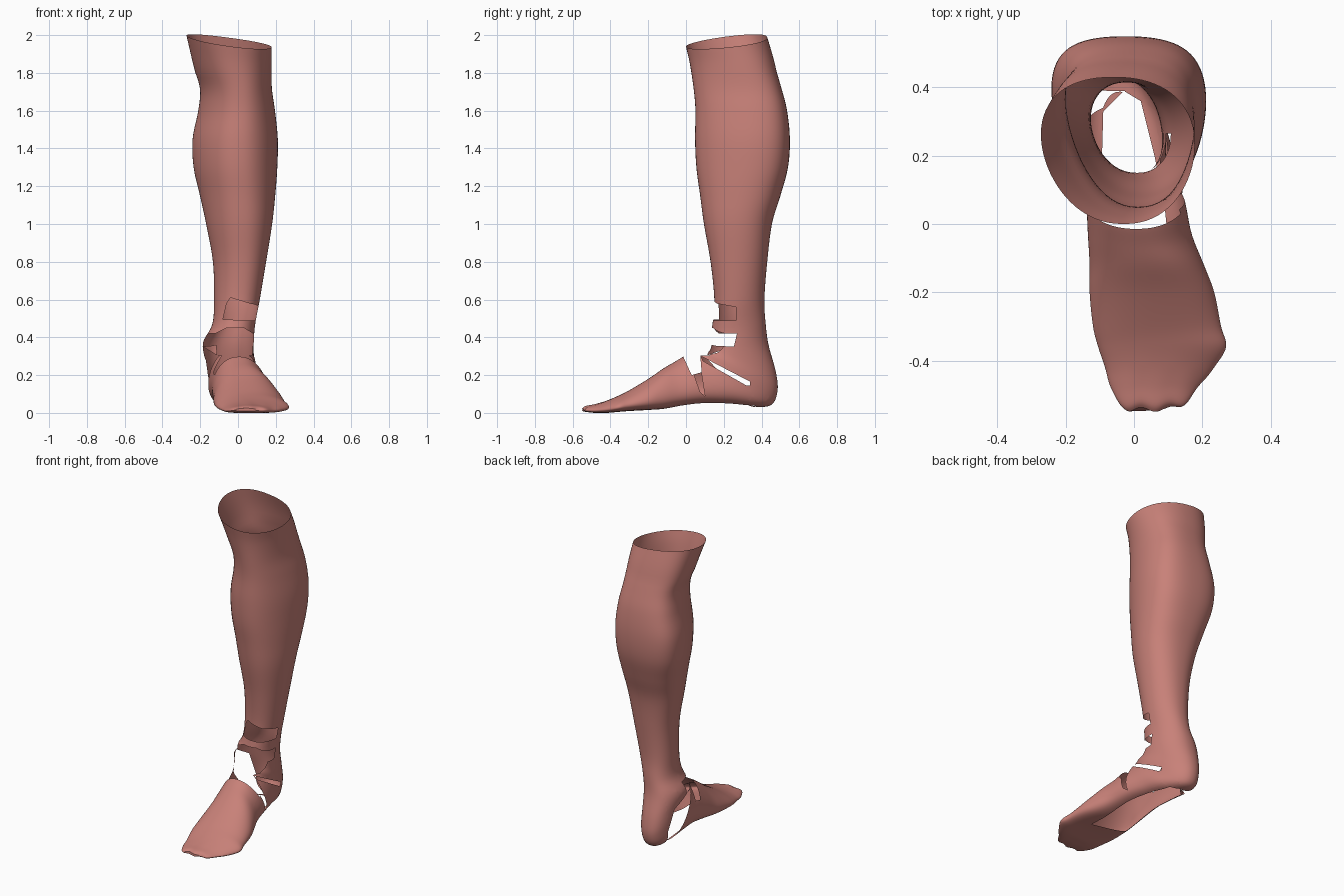
import bpy
import bmesh
from math import sin, cos, pi
from mathutils import Vector

if "Cube" in bpy.data.objects:
    bpy.data.objects.remove(bpy.data.objects["Cube"], do_unlink=True)

SEGMENTS = 72
STEPS = 5
LEG_LEAN = -0.03

# Lower leg sections: height, front y, back y, x at each side, rear fullness
leg = [
    (1.935, 0.0, 0.43, -0.27, 0.18, 0.3),
    (1.85, 0.02, 0.465, -0.24, 0.18, 0.45),
    (1.72, 0.04, 0.505, -0.197, 0.183, 0.6),
    (1.6, 0.05, 0.535, -0.205, 0.2, 0.65),
    (1.45, 0.048, 0.55, -0.235, 0.215, 0.65),
    (1.3, 0.055, 0.54, -0.23, 0.212, 0.6),
    (1.15, 0.075, 0.5, -0.197, 0.2, 0.5),
    (1.0, 0.095, 0.455, -0.165, 0.183, 0.4),
    (0.8, 0.13, 0.43, -0.13, 0.15, 0.25),
    (0.6, 0.15, 0.415, -0.125, 0.115, 0.1),
    (0.47, 0.14, 0.422, -0.135, 0.09, 0.0),
]

# Sections round the heel: upper y z, lower y z, x at each side, low fullness, sideways lean
heel = [
    (0.12, 0.385, 0.437, 0.36, -0.17, 0.097, -0.1, -0.03),
    (0.1, 0.35, 0.475, 0.22, -0.155, 0.1, -0.25, -0.04),
    (0.075, 0.34, 0.485, 0.12, -0.145, 0.11, -0.25, -0.045),
    (0.06, 0.33, 0.455, 0.045, -0.14, 0.115, -0.1, -0.045),
    (0.04, 0.32, 0.37, 0.03, -0.14, 0.125, 0.15, -0.03),
    (0.02, 0.31, 0.24, 0.04, -0.14, 0.135, 0.4, -0.015),
    (-0.01, 0.3, 0.1, 0.045, -0.14, 0.15, 0.6, 0.0),
    (-0.06, 0.27, -0.02, 0.035, -0.135, 0.17, 0.75, 0.0),
]

# Forefoot sections: y, top z, sole z, x at each side
forefoot = [
    (-0.12, 0.235, 0.02, -0.13, 0.205),
    (-0.2, 0.18, 0.015, -0.13, 0.235),
    (-0.3, 0.12, 0.01, -0.12, 0.255),
    (-0.36, 0.09, 0.005, -0.105, 0.27),
    (-0.42, 0.065, 0.0, -0.085, 0.235),
    (-0.48, 0.047, 0.0, -0.07, 0.19),
    (-0.53, 0.037, 0.005, -0.045, 0.15),
    (-0.55, 0.025, 0.01, -0.015, 0.1),
]

rows = [(f, z, b, z, l - LEG_LEAN / 2, r - LEG_LEAN / 2, full, LEG_LEAN)
        for z, f, b, l, r, full in leg]
rows += heel
rows += [(y, top, y, sole, l, r, 0.85, 0) for y, top, sole, l, r in forefoot]


def smooth_rows(rows):
    """Catmull-Rom interpolation of the section parameters."""
    padded = [rows[0]] + rows + [rows[-1]]
    result = []
    for p, q, r, s in zip(padded, padded[1:], padded[2:], padded[3:]):
        for k in range(STEPS):
            t = k / STEPS
            result.append([
                b + 0.5 * t * (c - a + t * (2 * a - 5 * b + 4 * c - d + t * (3 * (b - c) + d - a)))
                for a, b, c, d in zip(p, q, r, s)])
    return result + [rows[-1]]


def section(row):
    """Closed ring, fuller or narrower towards its lower or rear end."""
    ya, za, yb, zb, left, right, full, lean = row
    ring = []
    for i in range(SEGMENTS):
        angle = 2 * pi * i / SEGMENTS
        u = (1 - cos(angle)) / 2
        s = u + full * u * (1 - u)
        w = sin(angle)
        w = abs(w) ** 0.9 * (1 if w > 0 else -1)
        x = (left + right) / 2 + w * (right - left) / 2 + lean * s
        y, z = ya + (yb - ya) * s, za + (zb - za) * s
        lift = max(0, (z - 1.8) / 0.135)
        z += lift * (0.045 * s - 0.13 * x)
        # Scalloped toes
        y += 0.05 * max(0, -0.42 - y) * (1 + sin(75 * x))
        ring.append((x, y, max(z, 0)))
    return ring


def cut(bm, points, axes, where):
    """Cut a convex outline, projected along the remaining axis, out of the shell."""
    i, j = axes
    mid = [sum(p[k] for p in points) / len(points) for k in (0, 1)]
    low = [min(p[k] for p in points) - 0.05 for k in (0, 1)]
    high = [max(p[k] for p in points) + 0.05 for k in (0, 1)]

    def near(face):
        c = face.calc_center_median()
        return where(c) and low[0] < c[i] < high[0] and low[1] < c[j] < high[1]

    planes = []
    for a, b in zip(points, points[1:] + points[:1]):
        origin, normal = Vector(), Vector()
        origin[i], origin[j] = a
        normal[i], normal[j] = b[1] - a[1], a[0] - b[0]
        if normal[i] * (mid[0] - a[0]) + normal[j] * (mid[1] - a[1]) > 0:
            normal.negate()
        planes.append((origin, normal))
        faces = [f for f in bm.faces if near(f)]
        edges = {e for f in faces for e in f.edges}
        verts = {v for f in faces for v in f.verts}
        bmesh.ops.bisect_plane(bm, geom=faces + list(edges) + list(verts),
                               plane_co=origin, plane_no=normal, dist=1e-5)
    inside = [f for f in bm.faces if where(f.calc_center_median()) and all(
        (f.calc_center_median() - o).dot(n) < 0 for o, n in planes)]
    bmesh.ops.delete(bm, geom=inside, context="FACES")


# Continuous shell from the open knee rim to the toes
bm = bmesh.new()
rings = [[bm.verts.new(p) for p in section(r)] for r in smooth_rows(rows)]
for a, b in zip(rings, rings[1:]):
    for i in range(SEGMENTS):
        k = (i + 1) % SEGMENTS
        bm.faces.new((a[i], a[k], b[k], b[i]))
bm.faces.new(rings[-1])
bmesh.ops.recalc_face_normals(bm, faces=bm.faces[:])

FRONT, SIDE, PLAN = (0, 2), (1, 2), (0, 1)

# Window above the ankle band, wrapping to one side
cut(bm, [(-0.08, 0.495), (0.06, 0.49), (0.06, 0.58), (-0.04, 0.61), (-0.06, 0.58)],
    FRONT, lambda c: c.y < 0.27)
cut(bm, [(0.1, 0.49), (0.265, 0.49), (0.265, 0.56), (0.1, 0.59)], SIDE, lambda c: c.x > 0.03)
# Instep opening below the band
cut(bm, [(-0.11, 0.305), (0.075, 0.305), (0.08, 0.42), (0.03, 0.45), (-0.06, 0.45), (-0.12, 0.42)],
    FRONT, lambda c: 0.0 < c.y < 0.25)
# Side notches under the band
cut(bm, [(0.05, 0.42), (0.27, 0.42), (0.25, 0.335), (0.16, 0.355), (0.05, 0.36)],
    SIDE, lambda c: True)
# Gap between instep and ankle strap
cut(bm, [(-0.02, 0.31), (0.03, 0.2), (0.1, 0.22), (0.075, 0.31), (0.07, 0.37)],
    SIDE, lambda c: True)
# Slits on one side of the foot
cut(bm, [(0.04, 0.21), (0.08, 0.22), (0.1, 0.09), (0.075, 0.11)], SIDE, lambda c: c.x > 0)
cut(bm, [(0.09, 0.275), (0.08, 0.3), (0.34, 0.165), (0.34, 0.145), (0.32, 0.145)],
    SIDE, lambda c: c.x > 0)
# Wedge opening between arch and heel on the other side
cut(bm, [(0.1, 0.3), (0.34, 0.04), (0.39, 0.03), (0.4, 0.14), (0.36, 0.28), (0.24, 0.35)],
    SIDE, lambda c: c.x < -0.03)
# Open sole
cut(bm, [(-0.105, -0.2), (0.12, -0.25), (0.09, 0.05), (0.06, 0.2), (0.02, 0.36), (-0.03, 0.39), (-0.09, 0.33)],
    PLAN, lambda c: c.z < 0.1 and c.y > -0.3)

# Drop scraps left loose by the cuts
bmesh.ops.delete(bm, geom=[v for v in bm.verts if not v.link_faces], context="VERTS")
mesh = bpy.data.meshes.new("lower_leg_shell")
bm.to_mesh(mesh)
bm.free()
shell = bpy.data.objects.new("lower_leg_shell", mesh)
bpy.context.collection.objects.link(shell)

# Skin coloured material
skin = bpy.data.materials.new("skin")
skin.use_nodes = True
colour = (0.58, 0.22, 0.19, 1)
skin.diffuse_color = colour
skin.node_tree.nodes["Principled BSDF"].inputs["Base Color"].default_value = colour
mesh.materials.append(skin)

bpy.ops.object.select_all(action="DESELECT")
shell.select_set(True)
bpy.context.view_layer.objects.active = shell
bpy.ops.object.shade_smooth_by_angle()
